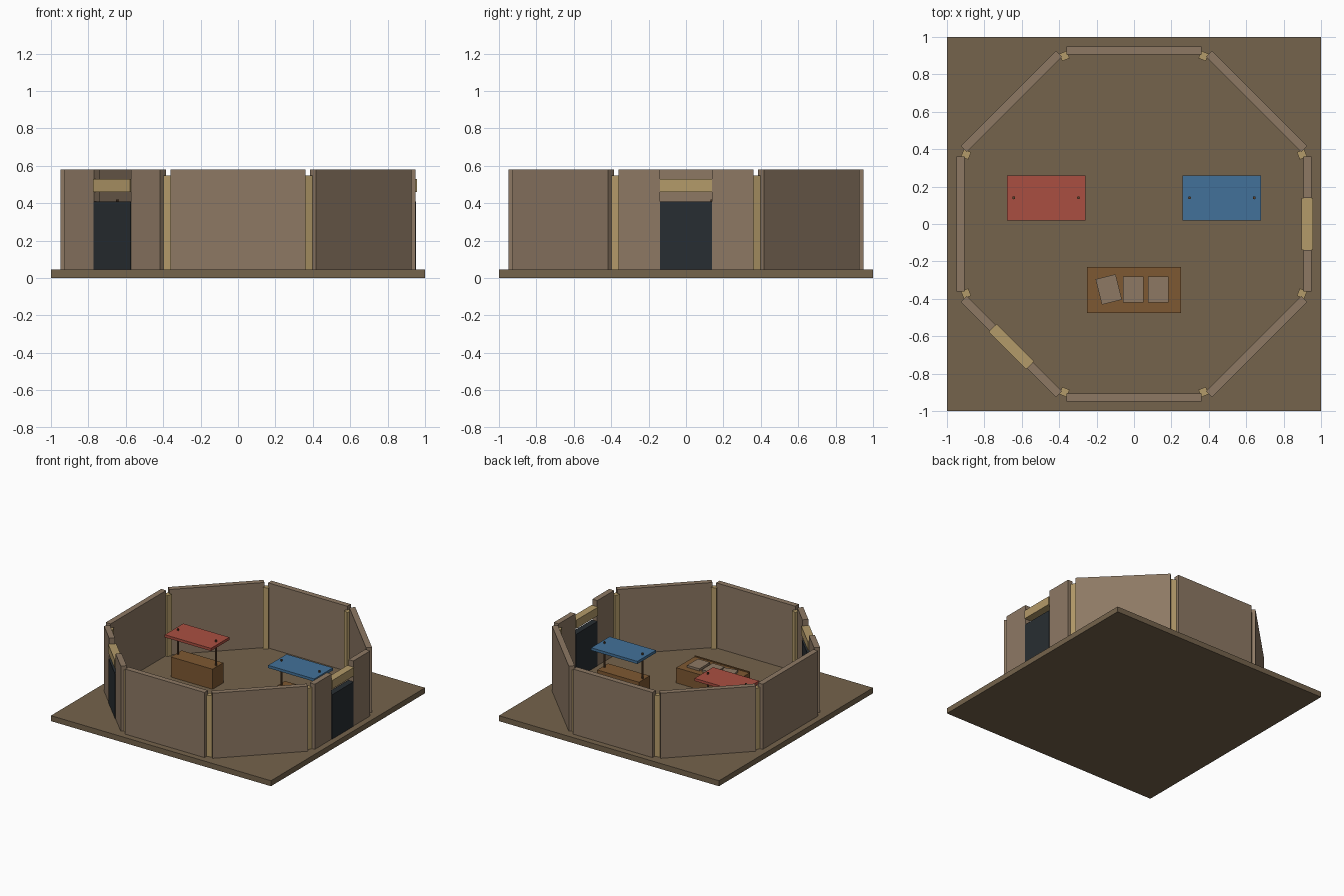
import bpy, math
from mathutils import Matrix

if "Cube" in bpy.data.objects:
    bpy.data.objects.remove(bpy.data.objects["Cube"])


def mat(name, r, g, b):
    m = bpy.data.materials.new(name)
    m.diffuse_color = [(c / 255) ** 2.2 for c in (r, g, b)] + [1]
    m.use_nodes = True
    m.node_tree.nodes["Principled BSDF"].inputs["Base Color"].default_value = m.diffuse_color
    return m


WALL = mat("plaster", 140, 120, 100)
FLOOR = mat("earth", 116, 99, 77)
TRIM = mat("pale_wood", 178, 153, 105)
WOOD = mat("brown_wood", 125, 89, 53)
DARK = mat("dark_door", 44, 49, 53)
RED = mat("red_cloth", 168, 80, 67)
BLUE = mat("blue_cloth", 68, 113, 152)
IRON = mat("pole_wood", 95, 70, 50)


def box(name, lo, hi, material, turn=0.0):
    """Box between two corners, then turned about the world z axis."""
    size = [b - a for a, b in zip(lo, hi)]
    mid = [(a + b) / 2 for a, b in zip(lo, hi)]
    bpy.ops.mesh.primitive_cube_add(size=1)
    o = bpy.context.object
    o.name = name
    o.data.transform(Matrix.Translation(mid) @ Matrix.Diagonal((*size, 1)))
    o.data.transform(Matrix.Rotation(turn, 4, 'Z'))
    o.data.materials.append(material)
    return o


BASE, TOP = 0.045, 0.58
IN, OUT, HALF, GATE = 0.905, 0.95, 0.36, 0.14

# Square ground slab
box("ground_slab", (-1, -1, 0), (1, 1, BASE), FLOOR)

# Eight wall sides, two of which hold a doorway
for i in range(8):
    a = i * math.pi / 4
    if i in (0, 5):
        for s, y in (("a", -HALF), ("b", GATE)):
            box(f"gate_wall_{i}{s}", (IN, y, BASE), (OUT, y + HALF - GATE, TOP), WALL, a)
        box(f"door_{i}", (IN - 0.003, -GATE, BASE), (OUT + 0.003, GATE, 0.41), DARK, a)
        box(f"lintel_{i}", (0.896, -GATE, 0.46), (0.957, GATE, 0.53), TRIM, a)
    else:
        box(f"wall_{i}", (IN, -HALF, BASE), (OUT, HALF, TOP), WALL, a)
    # Corner post
    box(f"corner_post_{i}", (0.951, -0.021, BASE), (0.993, 0.021, 0.548), TRIM, a + math.pi / 8)

# Two stalls: counter, two poles and a flat canopy
for side, x, cloth in (("left", -0.47, RED), ("right", 0.47, BLUE)):
    box(f"{side}_counter", (x - 0.19, 0.07, BASE), (x + 0.19, 0.21, 0.21), WOOD)
    box(f"{side}_canopy", (x - 0.21, 0.02, 0.384), (x + 0.21, 0.26, 0.406), cloth)
    for k in (-1, 1):
        bpy.ops.mesh.primitive_cylinder_add(vertices=8, radius=0.008, depth=0.375,
                                            location=(x + k * 0.173, 0.14, 0.2325))
        pole = bpy.context.object
        pole.name = f"{side}_pole"
        pole.data.materials.append(IRON)

# Low table with a thin front board and three flat goods
box("low_table", (-0.25, -0.466, BASE), (0.25, -0.23, 0.17), WOOD)
box("table_front_board", (-0.25, -0.475, BASE), (0.25, -0.466, 0.178), WOOD)
for x, turn in ((-0.135, 14), (-0.003, 0), (0.13, 0)):
    good = box("flat_parcel", (-0.055, -0.07, 0.17), (0.055, 0.07, 0.188), WALL, math.radians(turn))
    good.location = (x, -0.35, 0)
